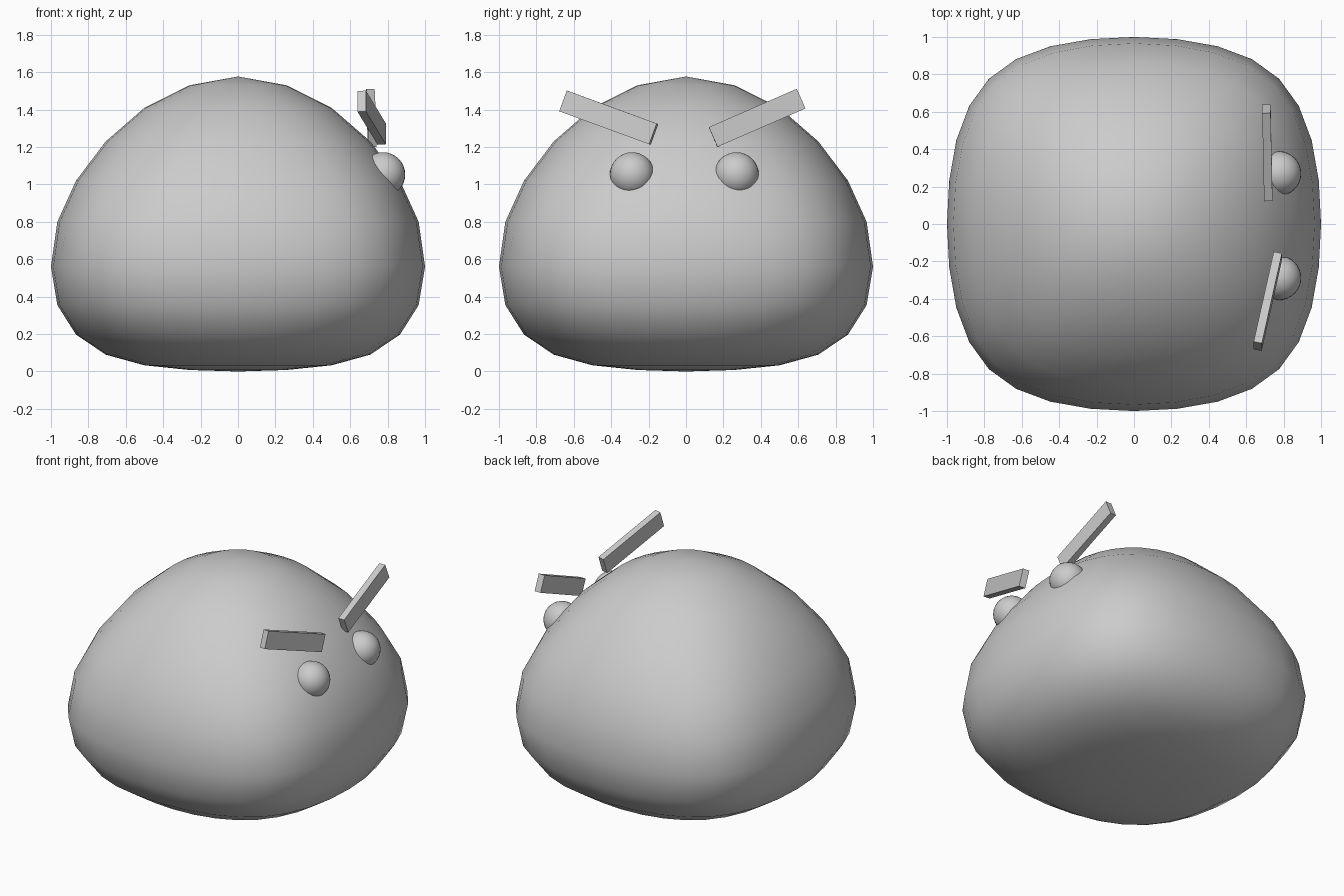
import bpy
from math import sin, cos, pi, radians
from mathutils import Vector, Matrix

if "Cube" in bpy.data.objects:
    bpy.data.objects.remove(bpy.data.objects["Cube"])

# heights of the body rings, bottom pole to top pole, 15 degrees apart
HEIGHTS = [0.0, 0.008, 0.033, 0.09, 0.197, 0.355, 0.56,
           0.80, 1.02, 1.23, 1.41, 1.53, 1.577]
SEGMENTS, BOXINESS = 32, 0.195


def smooth(obj):
    for p in obj.data.polygons:
        p.use_smooth = True


# body: sphere rings with a boxy cross-section and a flattened base
def make_body():
    last = len(HEIGHTS) - 1
    verts, faces = [(0, 0, HEIGHTS[0])], []
    for i in range(1, last):
        r = sin(pi * i / last)
        for j in range(SEGMENTS):
            a = 2 * pi * j / SEGMENTS
            x, y = r * cos(a), r * sin(a)
            verts.append((x * (1 + BOXINESS * y * y),
                          y * (1 + BOXINESS * x * x), HEIGHTS[i]))
    top = len(verts)
    verts.append((0, 0, HEIGHTS[-1]))
    for j in range(SEGMENTS):
        k = (j + 1) % SEGMENTS
        faces.append((0, 1 + k, 1 + j))
        for i in range(last - 2):
            a, b = 1 + i * SEGMENTS, 1 + (i + 1) * SEGMENTS
            faces.append((a + j, a + k, b + k, b + j))
        faces.append((top - SEGMENTS + j, top - SEGMENTS + k, top))
    mesh = bpy.data.meshes.new("body")
    mesh.from_pydata(verts, [], faces)
    obj = bpy.data.objects.new("body", mesh)
    bpy.context.collection.objects.link(obj)
    smooth(obj)


# eye: ball sunk into the face
def make_eye(name, y):
    bpy.ops.mesh.primitive_uv_sphere_add(segments=32, ring_count=16, radius=0.119,
                                         location=(0.775, y, 1.053))
    obj = bpy.context.object
    obj.name = name
    smooth(obj)


# eyebrow: slanted bar defined by its long axis and height axis
def make_brow(name, centre, along, up, size):
    length = Vector(along).normalized()
    depth = length.cross(Vector(up)).normalized()
    height = depth.cross(length)
    rot = Matrix((length, depth, height)).transposed().to_4x4()
    bpy.ops.mesh.primitive_cube_add(size=1)
    obj = bpy.context.object
    obj.name = name
    obj.matrix_world = (Matrix.Translation(centre) @ rot
                        @ Matrix.Diagonal((*size, 1)))


make_body()
make_eye("eye_left", -0.288)
make_eye("eye_right", 0.27)
make_brow("eyebrow_left", (0.715, -0.413, 1.357), (0.107, 0.48, -0.176),
          (0, 0.038, 0.112), (0.523, 0.045, 0.118))
make_brow("eyebrow_right", (0.713, 0.38, 1.356), (-0.01, 0.47, 0.205),
          (0, -0.043, 0.107), (0.513, 0.045, 0.115))
